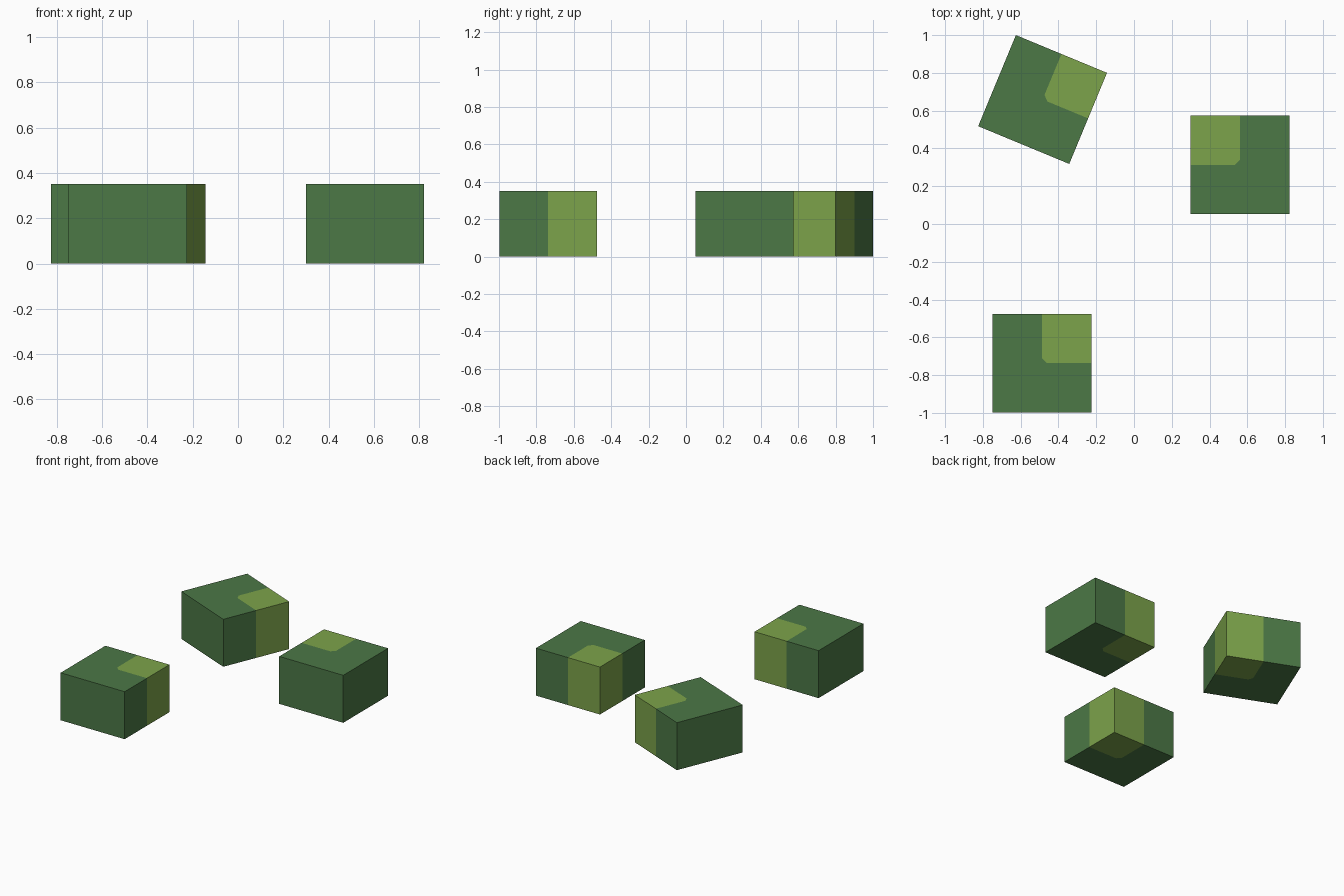
import bpy, bmesh
from math import radians
from mathutils import Matrix

if "Cube" in bpy.data.objects:
    bpy.data.objects.remove(bpy.data.objects["Cube"])

HALF, HEIGHT, CUT = 0.261, 0.35, 0.027


def material(name, rgb):
    m = bpy.data.materials.new(name)
    m.diffuse_color = (*rgb, 1)
    m.use_nodes = True
    m.node_tree.nodes["Principled BSDF"].inputs["Base Color"].default_value = m.diffuse_color
    return m


dark = material("dark green", (0.072, 0.188, 0.061))
light = material("light green", (0.202, 0.366, 0.069))


def block(name, x, y, angle):
    # outline: the first three points and the last two bound the light corner
    h, c = HALF, CUT
    pts = [(h, 0), (h, h), (0, h), (-h, h), (-h, -h), (h, -h), (0, c), (c, 0)]
    bm = bmesh.new()
    low = [bm.verts.new((px, py, 0)) for px, py in pts]
    top = [bm.verts.new((px, py, HEIGHT)) for px, py in pts]
    # top and bottom, split into light corner patch and dark remainder
    for loop, mat in (((0, 1, 2, 6, 7), 1), ((2, 3, 4, 5, 0, 7, 6), 0)):
        bm.faces.new([top[i] for i in loop]).material_index = mat
        bm.faces.new([low[i] for i in reversed(loop)]).material_index = mat
    # outer walls, light where they border the patch
    for i in range(6):
        j = (i + 1) % 6
        wall = bm.faces.new((low[i], low[j], top[j], top[i]))
        wall.material_index = 1 if i < 2 else 0
    bm.transform(Matrix.Translation((x, y, 0)) @ Matrix.Rotation(radians(angle), 4, 'Z'))
    mesh = bpy.data.meshes.new(name)
    bm.to_mesh(mesh)
    bm.free()
    mesh.materials.append(dark)
    mesh.materials.append(light)
    bpy.context.collection.objects.link(bpy.data.objects.new(name, mesh))


block("front_block", -0.487, -0.737, 0)
block("right_block", 0.561, 0.313, 90)
block("back_block", -0.484, 0.659, -22.5)
